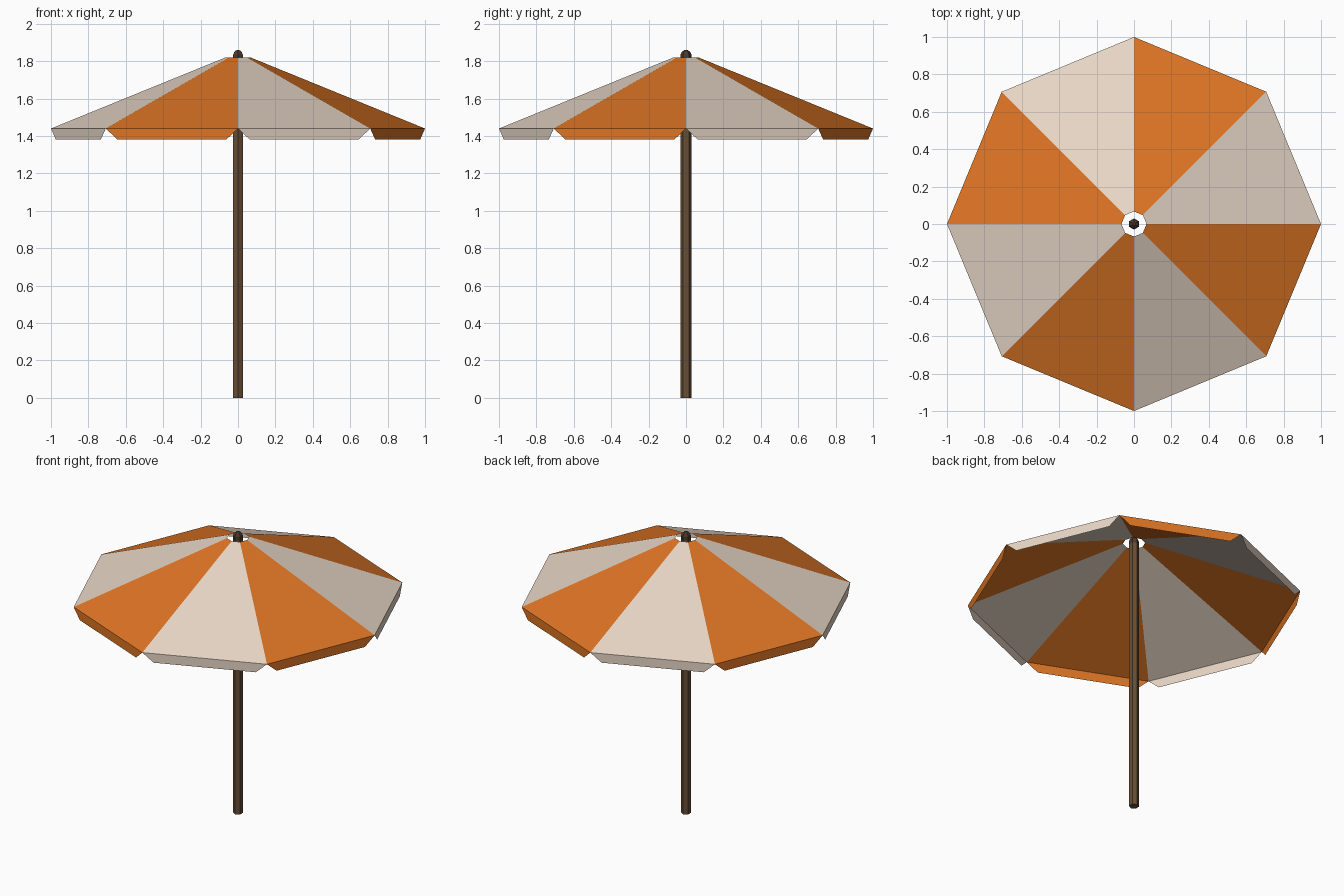
import bpy, bmesh, math
from mathutils import Vector

if "Cube" in bpy.data.objects:
    bpy.data.objects.remove(bpy.data.objects["Cube"])


def material(name, rgb):
    m = bpy.data.materials.new(name)
    m.diffuse_color = (*rgb, 1)
    m.use_nodes = True
    m.node_tree.nodes["Principled BSDF"].inputs["Base Color"].default_value = m.diffuse_color
    return m


def add_object(name, bm, mats):
    me = bpy.data.meshes.new(name)
    bm.to_mesh(me)
    bm.free()
    for m in mats:
        me.materials.append(m)
    ob = bpy.data.objects.new(name, me)
    bpy.context.collection.objects.link(ob)
    return ob


def lathe(name, profile, mat, sides=6):
    """Closed faceted turned shape from (radius, z) points, corners on the y axis."""
    bm = bmesh.new()
    rings = []
    for r, z in profile:
        rings.append([bm.verts.new((r * math.sin(math.tau * i / sides),
                                    -r * math.cos(math.tau * i / sides), z))
                      for i in range(sides)])
    for a, b in zip(rings, rings[1:]):
        for i in range(sides):
            j = (i + 1) % sides
            bm.faces.new((a[i], a[j], b[j], b[i]))
    bm.faces.new(rings[0][::-1])
    bm.faces.new(rings[-1])
    return add_object(name, bm, [mat])


cream = material("cream fabric", (0.79, 0.665, 0.558))
orange = material("orange fabric", (0.73, 0.178, 0.018))
wood = material("brown wood", (0.14, 0.078, 0.036))
dark = material("dark brown cap", (0.075, 0.042, 0.026))

PANELS = 8
RIM_Z, TOP_Z, HEM_Z = 1.44, 1.82, 1.38
HOLE_R = 0.067


def corner(i, r, z):
    a = math.tau * i / PANELS
    return Vector((r * math.cos(a), r * math.sin(a), z))


# Canopy: alternating sloped panels around an open vent
bm = bmesh.new()
rim = [bm.verts.new(corner(i, 1, RIM_Z)) for i in range(PANELS)]
top = [bm.verts.new(corner(i, HOLE_R, TOP_Z)) for i in range(PANELS)]
for i in range(PANELS):
    j = (i + 1) % PANELS
    f = bm.faces.new((rim[i], rim[j], top[j], top[i]))
    f.material_index = i % 2
add_object("canopy", bm, [cream, orange])

# Valance: hanging flaps with slanted ends
bm = bmesh.new()
for i in range(PANELS):
    a, b = corner(i, 1, RIM_Z), corner(i + 1, 1, RIM_Z)
    drop = Vector((0, 0, HEM_Z - RIM_Z))
    pts = (a.lerp(b, 0.09) + drop, a.lerp(b, 0.91) + drop, b, a)
    f = bm.faces.new([bm.verts.new(p) for p in pts])
    f.material_index = i % 2
add_object("valance", bm, [cream, orange])

# Pole and rounded cap
lathe("pole", [(0.03, 0), (0.03, 1.81)], wood)
lathe("pole_cap", [(0.03, 1.81), (0.03, 1.835), (0.022, 1.85), (0.008, 1.86)], dark)
